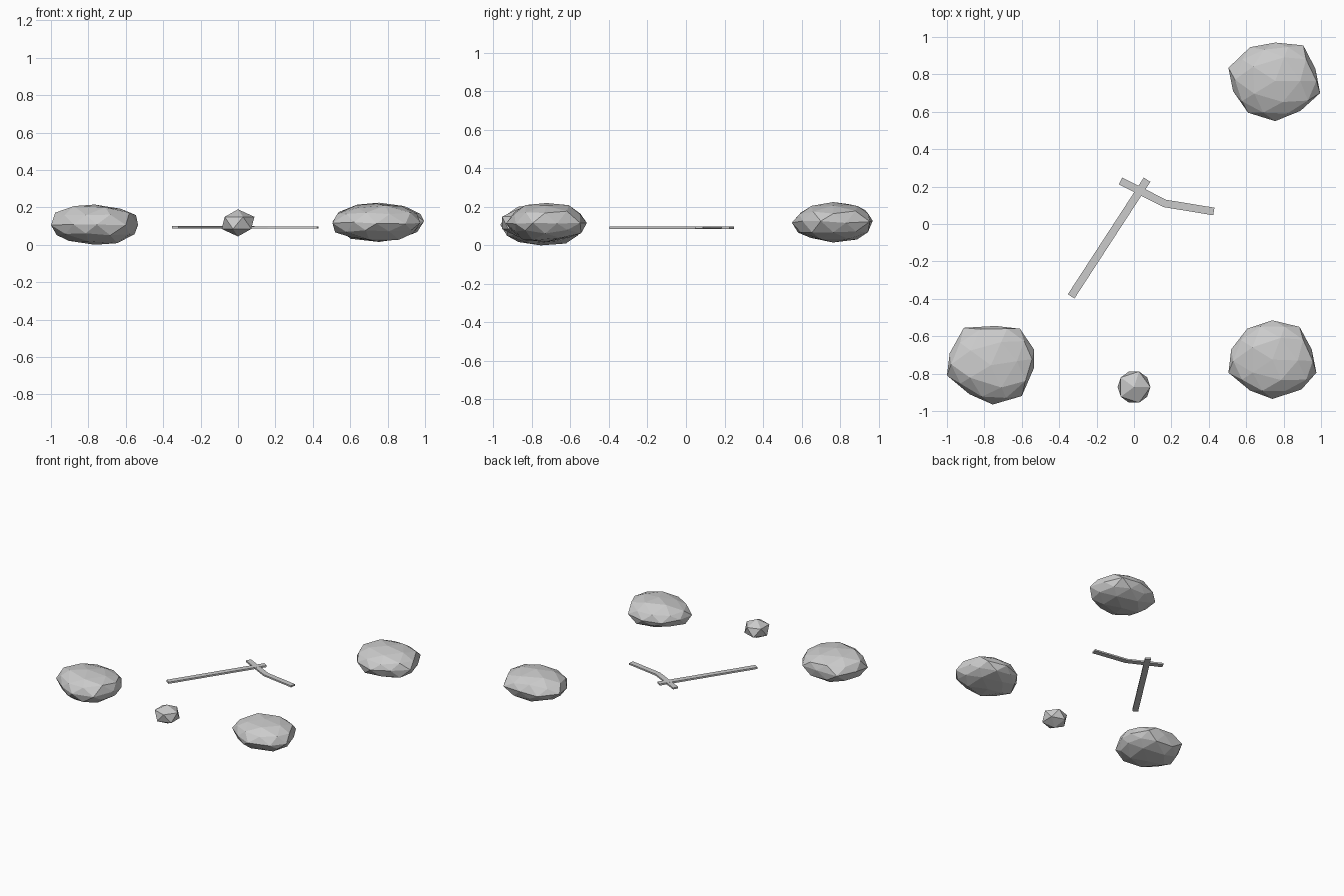
import bpy, bmesh, math, random
from mathutils import Vector

cube = bpy.data.objects.get("Cube")
if cube:
    bpy.data.objects.remove(cube, do_unlink=True)

stone_grey = bpy.data.materials.new("stone_grey")
stone_grey.use_nodes = True
GREY = (0.6, 0.6, 0.6, 1)
stone_grey.diffuse_color = GREY
stone_grey.node_tree.nodes["Principled BSDF"].inputs["Base Color"].default_value = GREY


def finish(name, bm):
    """Turn a bmesh into a flat shaded object."""
    bmesh.ops.recalc_face_normals(bm, faces=bm.faces)
    mesh = bpy.data.meshes.new(name)
    bm.to_mesh(mesh)
    bm.free()
    mesh.materials.append(stone_grey)
    obj = bpy.data.objects.new(name, mesh)
    bpy.context.collection.objects.link(obj)
    return obj


def rock(name, seed, centre, low, high, outline):
    """Squashed icosphere whose ten equator corners follow a plan outline."""
    rng = random.Random(seed)
    bm = bmesh.new()
    bmesh.ops.create_icosphere(bm, subdivisions=2, radius=1)
    middle = Vector(centre)
    corners = [Vector(p) - middle for p in outline]
    for v in bm.verts:
        x, y, z = v.co
        turn = (math.degrees(math.atan2(y, x)) - 18) / 36 % 10
        i, part = int(turn + 1e-4), turn % 1
        if part > 0.999:
            part = 0
        rim = corners[i % 10].lerp(corners[(i + 1) % 10], part)
        reach = math.hypot(x, y) * (1 + 0.25 * z * z)
        height = (low + high) / 2 + z * (high - low) / 2
        if abs(z) > 0.1:
            reach *= rng.uniform(0.95, 1.04)
        if abs(z) < 0.95:
            height += rng.uniform(-0.008, 0.008)
        v.co = (*(middle + rim * reach), height)
    return finish(name, bm)


def stick(name, path, width, bottom, top):
    """Flat bar along a plan path, mitred at its bends."""
    pts = [Vector(p) for p in path]
    dirs = [(b - a).normalized() for a, b in zip(pts, pts[1:])]
    bm = bmesh.new()
    rings = []
    for i, p in enumerate(pts):
        before, after = dirs[max(i - 1, 0)], dirs[min(i, len(dirs) - 1)]
        along = (before + after).normalized()
        side = Vector((-along.y, along.x)) * width / 2 / along.dot(after)
        rings.append([bm.verts.new((*(p + side * s), z))
                      for s, z in ((1, bottom), (1, top), (-1, top), (-1, bottom))])
    for a, b in zip(rings, rings[1:]):
        for k in range(4):
            bm.faces.new((a[k], a[k - 1], b[k - 1], b[k]))
    bm.faces.new(rings[0])
    bm.faces.new(rings[-1])
    return finish(name, bm)


# Three large rocks, outlines counter-clockwise from the +x side
rock("rock_front_right", 3, (-0.765, -0.755), 0.0, 0.215,
     [(-0.535, -0.67), (-0.61, -0.56), (-0.74, -0.545), (-0.91, -0.555), (-0.985, -0.69),
      (-1, -0.81), (-0.88, -0.91), (-0.755, -0.965), (-0.6, -0.92), (-0.535, -0.77)])
rock("rock_front_left", 5, (0.74, -0.725), 0.018, 0.22,
     [(0.95, -0.67), (0.885, -0.55), (0.74, -0.515), (0.605, -0.56), (0.52, -0.67),
      (0.505, -0.795), (0.62, -0.89), (0.74, -0.935), (0.895, -0.885), (0.975, -0.795)])
rock("rock_back_left", 8, (0.755, 0.765), 0.015, 0.225,
     [(0.97, 0.83), (0.905, 0.955), (0.755, 0.97), (0.62, 0.945), (0.505, 0.835),
      (0.53, 0.71), (0.61, 0.595), (0.755, 0.55), (0.89, 0.605), (0.995, 0.7)])

# Small pebble at the front
bm = bmesh.new()
bmesh.ops.create_icosphere(bm, subdivisions=1, radius=1)
bmesh.ops.scale(bm, vec=(0.098, 0.098, 0.0725), verts=bm.verts)
bmesh.ops.translate(bm, vec=(0, -0.872, 0.117), verts=bm.verts)
finish("pebble", bm)

# Crossed sticks in the middle
stick("long_stick", [(-0.336, -0.387), (0.07, 0.237)], 0.042, 0.086, 0.099)
stick("bent_stick", [(-0.072, 0.23), (0.165, 0.11), (0.427, 0.067)], 0.041, 0.0865, 0.0985)
